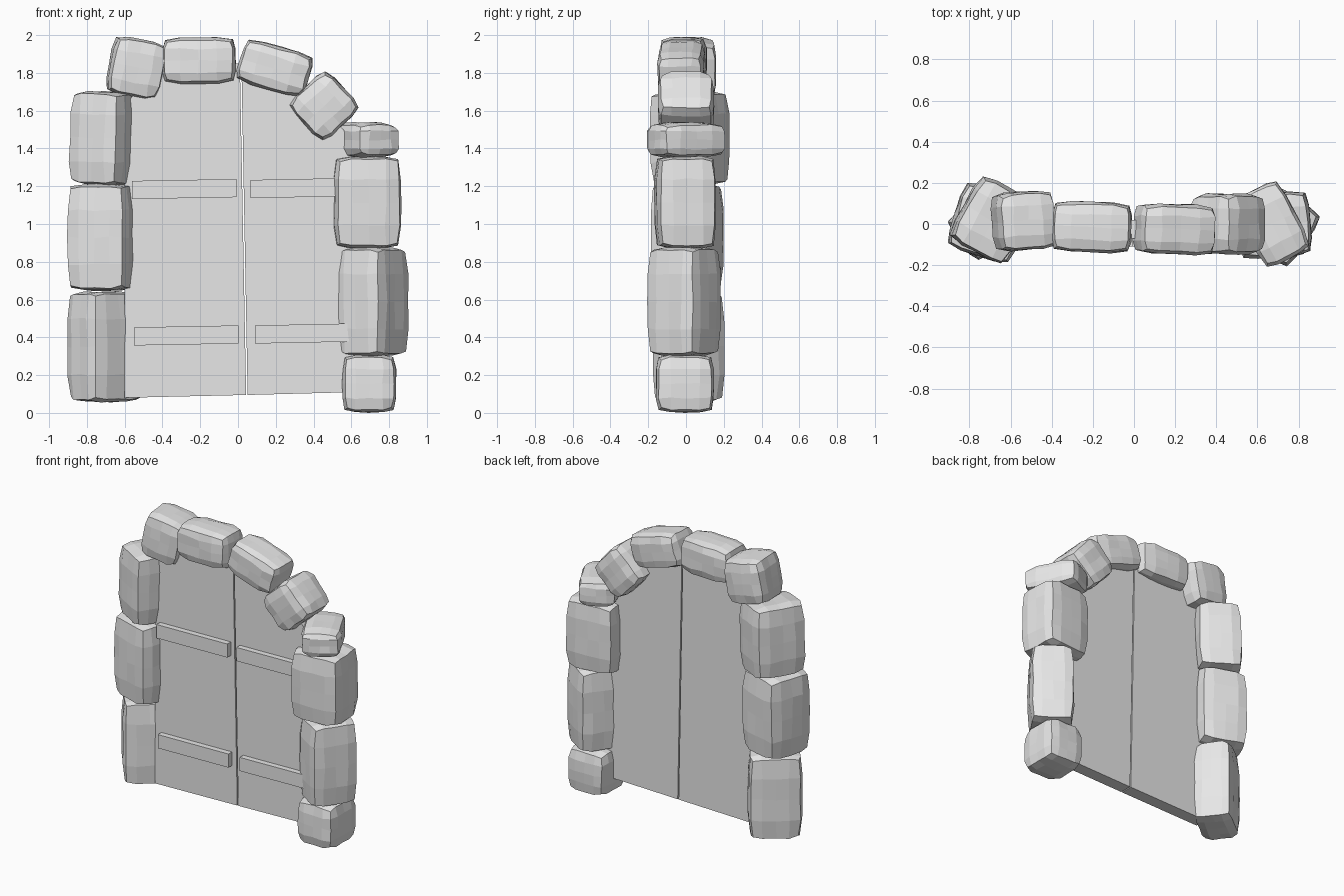
import bpy, bmesh, random
from math import radians
from mathutils import Vector, Euler

if "Cube" in bpy.data.objects:
    bpy.data.objects.remove(bpy.data.objects["Cube"])

random.seed(4)

grey = bpy.data.materials.new("plain_grey")
grey.diffuse_color = (0.8, 0.8, 0.8, 1)
grey.use_nodes = True
grey.node_tree.nodes["Principled BSDF"].inputs["Base Color"].default_value = grey.diffuse_color


def finish(bm, name):
    bmesh.ops.recalc_face_normals(bm, faces=bm.faces)
    mesh = bpy.data.meshes.new(name)
    bm.to_mesh(mesh)
    bm.free()
    mesh.materials.append(grey)
    obj = bpy.data.objects.new(name, mesh)
    bpy.context.collection.objects.link(obj)
    return obj


def stone(name, centre, size, tilt=0, turn=0):
    """Roughly hewn block: gridded box with worn edges and small dents."""
    bm = bmesh.new()
    bmesh.ops.create_cube(bm, size=2)
    bmesh.ops.subdivide_edges(bm, edges=bm.edges[:], cuts=3, use_grid_fill=True)
    half = Vector(size) / 2
    rot = Euler((0, radians(tilt), radians(turn))).to_matrix()
    for v in bm.verts:
        outer = [i for i in range(3) if abs(v.co[i]) > 0.99]
        p = Vector([v.co[i] * half[i] for i in range(3)])
        wear = (0, 0, 0.013, 0.024)[len(outer)]
        for i in outer:
            p[i] -= (wear + random.uniform(0, 0.007)) * (1 if p[i] > 0 else -1)
        p += Vector([random.uniform(-0.005, 0.005) if i not in outer else 0
                     for i in range(3)])
        v.co = rot @ p + Vector(centre)
    return finish(bm, name)


def slab(name, outline, y_front, y_back):
    """Extrude a front-view outline (x, z) through the depth."""
    bm = bmesh.new()
    face = bm.faces.new([bm.verts.new((x, y_front, z)) for x, z in outline])
    out = bmesh.ops.extrude_face_region(bm, geom=[face])
    for v in out["geom"]:
        if isinstance(v, bmesh.types.BMVert):
            v.co.y = y_back
    return finish(bm, name)


# left column, bottom to top
stone("left_stone_low", (-0.705, 0.015, 0.35), (0.35, 0.27, 0.59), 0, 38)
stone("left_stone_mid", (-0.71, 0.005, 0.93), (0.34, 0.34, 0.57), 0, -18)
stone("left_stone_high", (-0.69, 0.02, 1.455), (0.31, 0.36, 0.50), 2, -29)

# right column, bottom to top
stone("right_stone_base", (0.695, -0.005, 0.155), (0.29, 0.31, 0.31))
stone("right_stone_low", (0.71, -0.01, 0.59), (0.30, 0.32, 0.58), 0, -34)
stone("right_stone_mid", (0.68, -0.005, 1.115), (0.36, 0.32, 0.49), 0, 5)
stone("right_stone_cap", (0.67, 0.0, 1.445), (0.26, 0.38, 0.19), 0, 27)

# arch stones, left to right
stone("arch_stone_1", (-0.54, 0.015, 1.825), (0.29, 0.29, 0.31), 11, 4)
stone("arch_stone_2", (-0.205, -0.015, 1.865), (0.39, 0.25, 0.25), -1, -2)
stone("arch_stone_3", (0.195, -0.025, 1.825), (0.38, 0.25, 0.24), 16, -2)
stone("arch_stone_4", (0.455, 0.0, 1.625), (0.29, 0.30, 0.29), 47, 0)

# two door leaves, tops tucked into the arch
slab("left_door", [(-0.60, 0.08), (0.043, 0.095), (0.01, 1.85), (-0.30, 1.83),
                   (-0.50, 1.76), (-0.60, 1.62)], -0.07, 0.02)
slab("right_door", [(0.051, 0.095), (0.62, 0.11), (0.60, 1.45), (0.47, 1.60),
                    (0.32, 1.74), (0.018, 1.85)], -0.07, 0.02)

# cross bars on the front
bars = [("left_top_bar", -0.56, -0.007, 1.185, 0.005),
        ("right_top_bar", 0.065, 0.57, 1.19, 0.005),
        ("left_bottom_bar", -0.55, 0.003, 0.41, 0.005),
        ("right_bottom_bar", 0.09, 0.59, 0.42, 0.005)]
for name, x0, x1, z, rise in bars:
    slab(name, [(x0, z - 0.048 - rise), (x1, z - 0.048 + rise),
                (x1, z + 0.048 + rise), (x0, z + 0.048 - rise)], -0.11, -0.065)
